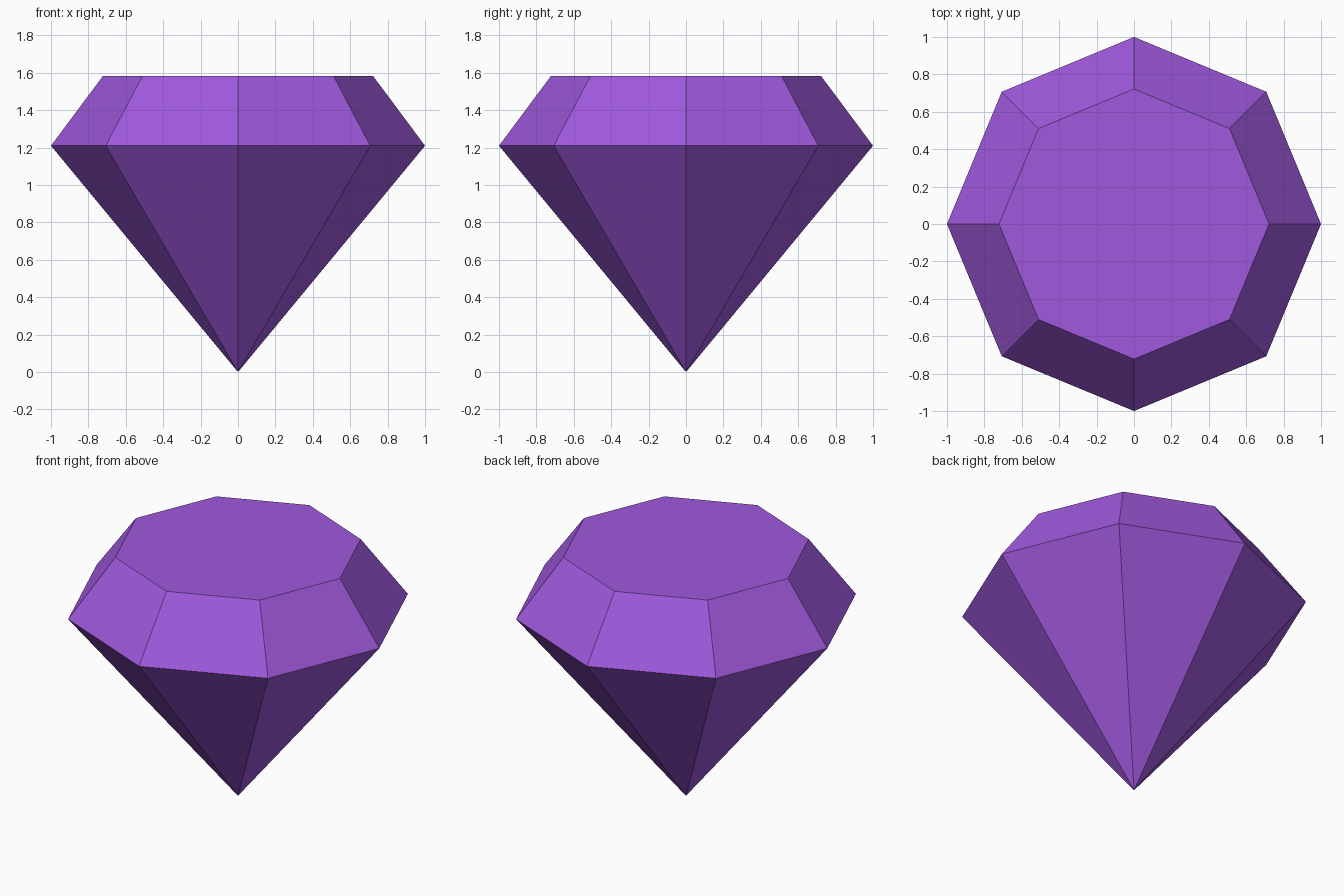
import bpy
import bmesh
from math import cos, sin, tau

cube = bpy.data.objects.get("Cube")
if cube:
    bpy.data.objects.remove(cube, do_unlink=True)

SIDES = 8
GIRDLE_Z, TABLE_Z = 1.21, 1.583
GIRDLE_R, TABLE_R = 1.0, 0.722

# Single purple material
purple = bpy.data.materials.new("gem_purple")
purple.use_nodes = True
color = (0.35, 0.1, 0.73, 1)
purple.diffuse_color = color
purple.node_tree.nodes["Principled BSDF"].inputs["Base Color"].default_value = color

bm = bmesh.new()


def ring(radius, z):
    return [bm.verts.new((radius * cos(tau * i / SIDES), radius * sin(tau * i / SIDES), z))
            for i in range(SIDES)]


# Pointed base, sloping crown facets and flat table
tip = bm.verts.new((0, 0, 0))
girdle = ring(GIRDLE_R, GIRDLE_Z)
table = ring(TABLE_R, TABLE_Z)
for i in range(SIDES):
    j = (i + 1) % SIDES
    bm.faces.new((tip, girdle[j], girdle[i]))
    bm.faces.new((girdle[i], girdle[j], table[j], table[i]))
bm.faces.new(table)
bmesh.ops.recalc_face_normals(bm, faces=bm.faces)

mesh = bpy.data.meshes.new("gemstone")
bm.to_mesh(mesh)
bm.free()
mesh.materials.append(purple)
gem = bpy.data.objects.new("gemstone", mesh)
bpy.context.collection.objects.link(gem)
